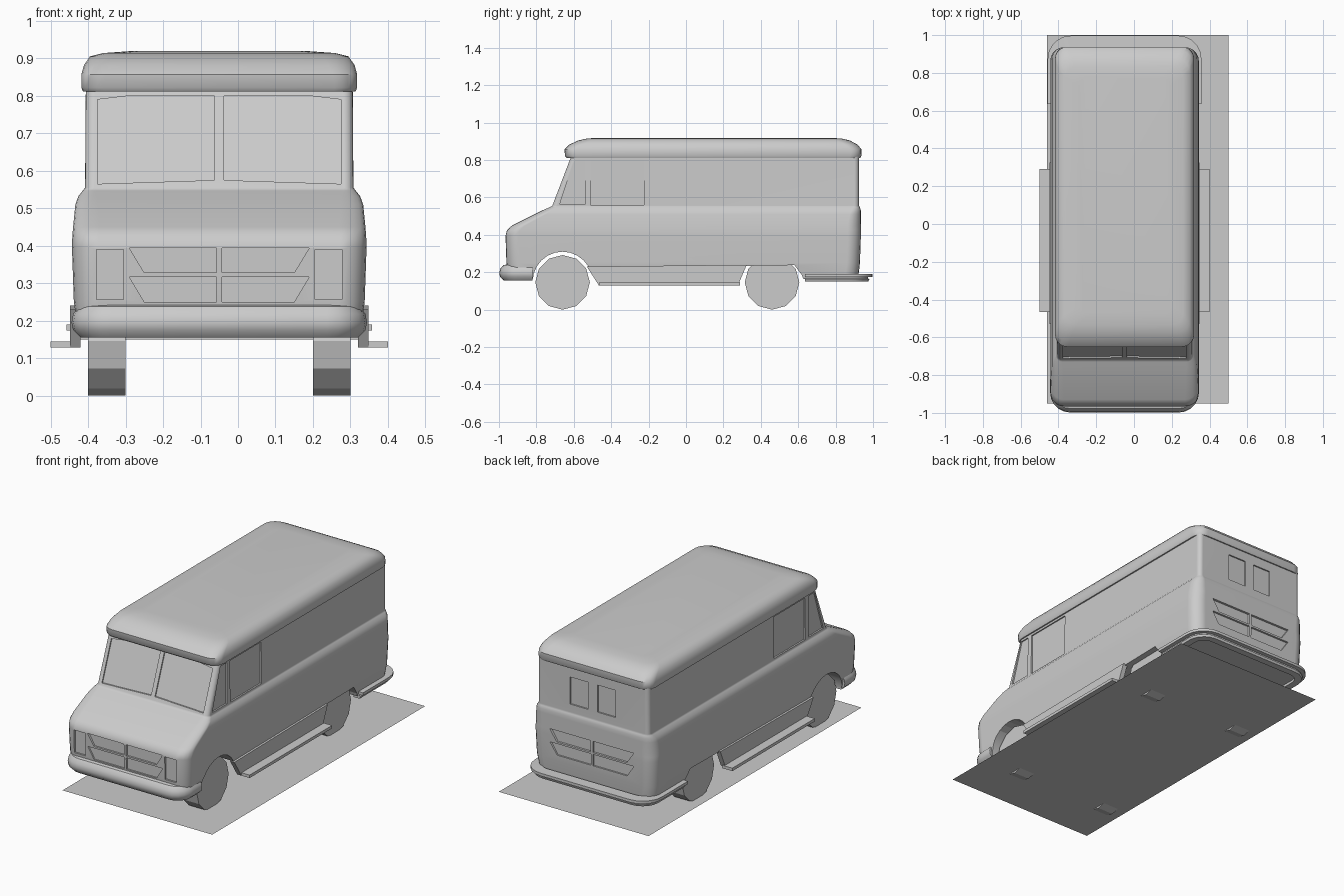
import bpy, bmesh
from math import sin, cos, pi, radians
from mathutils import Vector

if "Cube" in bpy.data.objects:
    bpy.data.objects.remove(bpy.data.objects["Cube"])

CX = -0.05  # the van sits slightly off the centre of the ground plate


def finish(name, bm, angle=None):
    bmesh.ops.translate(bm, verts=bm.verts, vec=(CX, 0, 0))
    bmesh.ops.recalc_face_normals(bm, faces=bm.faces)
    me = bpy.data.meshes.new(name)
    bm.to_mesh(me)
    bm.free()
    ob = bpy.data.objects.new(name, me)
    bpy.context.collection.objects.link(ob)
    if angle:
        smooth(ob, angle)
    return ob


def smooth(ob, angle):
    bpy.ops.object.select_all(action='DESELECT')
    ob.select_set(True)
    bpy.context.view_layer.objects.active = ob
    bpy.ops.object.shade_smooth_by_angle(angle=radians(angle))


def prism(bm, pts, f0, f1):
    """Closed prism between two mappings of a 2D outline."""
    a = [bm.verts.new(f0(*p)) for p in pts]
    b = [bm.verts.new(f1(*p)) for p in pts]
    bm.faces.new(a)
    bm.faces.new(b[::-1])
    for i in range(len(a)):
        j = (i + 1) % len(a)
        bm.faces.new((a[j], a[i], b[i], b[j]))


def side_prism(bm, pts, x0, x1):
    prism(bm, pts, lambda y, z: (x0, y, z), lambda y, z: (x1, y, z))


def end_prism(bm, pts, y0, y1):
    prism(bm, pts, lambda x, z: (x, y0, z), lambda x, z: (x, y1, z))


def loft(rows, name, angle, bumper=False):
    """Rings stacked into a capped body, or open rows closed into a bar."""
    bm = bmesh.new()
    vs = [[bm.verts.new(p) for p in row] for row in rows]
    n, m = len(vs), len(vs[0])
    for i in range(n if bumper else n - 1):
        for j in range(m - 1 if bumper else m):
            k, l = (i + 1) % n, (j + 1) % m
            bm.faces.new((vs[i][j], vs[i][l], vs[k][l], vs[k][j]))
    if bumper:
        bm.faces.new([r[0] for r in vs])
        bm.faces.new([r[-1] for r in vs])
    else:
        bm.faces.new(vs[0])
        bm.faces.new(vs[-1])
    return finish(name, bm, angle)


def ring(z, hw, y0, y1, r, n=5):
    out = []
    for cx, cy, q in ((hw - r, y1 - r, 0), (r - hw, y1 - r, 1),
                      (r - hw, y0 + r, 2), (hw - r, y0 + r, 3)):
        for i in range(n + 1):
            a = (q + i / n) * pi / 2
            out.append((cx + r * cos(a), cy + r * sin(a), z))
    return out


def u_bar(name, hw, y, y_end, r, profile, s, n=5):
    """Wrap-around bumper: s = -1 front, 1 rear."""
    rows = []
    for o, z in profile:
        half = [(hw + o, y_end)]
        for i in range(n + 1):
            a = i / n * pi / 2
            half.append((hw - r + (r + o) * cos(a), y - r + (r + o) * sin(a)))
        pts = half + [(-px, py) for px, py in half[::-1]]
        rows.append([(px, s * py, z) for px, py in pts])
    return loft(rows, name, 35, True)


# Body shell: nose, hood, windscreen slope and rear wall
body = loft([ring(*r) for r in (
    (.165, .375, -.950, .920, .07),
    (.25, .388, -.960, .930, .07),
    (.395, .393, -.965, .935, .07),
    (.425, .392, -.957, .935, .07),
    (.45, .390, -.930, .935, .07),
    (.51, .384, -.810, .935, .06),
    (.532, .376, -.765, .935, .05),
    (.547, .364, -.730, .930, .035),
    (.555, .358, -.715, .925, .025),
    (.83, .356, -.610, .925, .025))], "body", 40)

# Cutters: underside line with front wheel arch and rear wheel opening
bm = bmesh.new()
arch = [(-.66 + .16 * cos(radians(a)), .15 + .16 * sin(radians(a)))
        for a in range(180, 20, -15)]
side_prism(bm, [(-.82, .1)] + arch + [(-.50, .222), (.58, .238), (.62, .185),
                                      (.65, .1)], -.6, .6)

for s in (1, -1):
    # windscreen halves, following the slope
    slope = lambda z: -.715 + (z - .555) * .105 / .275
    glass = [(s * .0125, .575), (s * .325, .565), (s * .325, .79),
             (s * .24, .80), (s * .0125, .80)]
    prism(bm, glass, lambda x, z: (x, slope(z) - .05, z),
          lambda x, z: (x, slope(z) + .008, z))
    # quarter and door windows
    for pts in ([(-.675, .563), (-.54, .563), (-.54, .80), (-.598, .80)],
                [(-.51, .56), (-.225, .56), (-.225, .80), (-.51, .80)]):
        side_prism(bm, pts, s * .349, s * .45)
    # grille panels, front and rear
    for z0, z1 in ((.25, .317), (.328, .394)):
        for y0, y1, dz, k in ((-1.1, -.952, 0, 1), (1.1, .922, .035, 1.12)):
            end_prism(bm, [(s * .007, z0 + dz), (s * .20 * k, z0 + dz),
                           (s * .24 * k, z1 + dz), (s * .007, z1 + dz)], y0, y1)
    # headlight recesses
    end_prism(bm, [(s * .255, .257), (s * .328, .257), (s * .328, .39),
                   (s * .255, .39)], -1.1, -.95)
    # rear door windows
    end_prism(bm, [(s * .03, .60), (s * .145, .60), (s * .145, .757),
                   (s * .03, .757)], 1.1, .917)

cutter = finish("cutter", bm)
cutter.hide_render = True
mod = body.modifiers.new("recesses", 'BOOLEAN')
mod.operation = 'DIFFERENCE'
mod.solver = 'EXACT'
mod.object = cutter
bpy.context.view_layer.objects.active = body
bpy.ops.object.modifier_apply(modifier=mod.name)
bpy.data.objects.remove(cutter)
smooth(body, 40)
wn = body.modifiers.new("normals", 'WEIGHTED_NORMAL')
wn.keep_sharp = True

# Roof cap with overhanging lip
loft([ring(*r) for r in (
    (.812, .364, -.640, .932, .06),
    (.822, .368, -.647, .937, .06),
    (.857, .368, -.650, .938, .065),
    (.882, .361, -.625, .918, .07),
    (.905, .345, -.575, .875, .07),
    (.914, .310, -.535, .835, .06),
    (.919, .240, -.480, .780, .05))], "roof", 40)

# Front bumper
u_bar("front_bumper", .358, .962, .82, .07,
      [(-.02, .155), (.012, .155), (.032, .175), (.036, .195), (.032, .218),
       (.015, .238), (-.02, .245)], -1)

# Rear bumper with stepped lip
u_bar("rear_bumper", .365, .955, .635, .08,
      [(-.02, .15), (.02, .15), (.025, .163), (.018, .168), (.018, .174),
       (.042, .174), (.042, .19), (-.02, .192)], 1)

for s, side in ((1, "right"), (-1, "left")):
    # Side skirt and running board
    bm = bmesh.new()
    side_prism(bm, [(-.53, .23), (.325, .24), (.28, .135), (-.465, .128)],
               s * .37, s * .398)
    finish(side + "_skirt", bm)
    bm = bmesh.new()
    side_prism(bm, [(-.465, .128), (.29, .128), (.29, .145), (-.465, .145)],
               s * .385, s * .45)
    finish(side + "_running_board", bm)
    # Twelve-sided wheels
    for y, end in ((-.66, "front"), (.46, "rear")):
        bm = bmesh.new()
        side_prism(bm, [(y + .146 * sin(i * pi / 6), .146 - .146 * cos(i * pi / 6))
                        for i in range(12)], s * .25, s * .35)
        finish(f"{end}_{side}_wheel", bm)

# Ground plate that the wheels poke through slightly
bm = bmesh.new()
bm.faces.new([bm.verts.new((x - CX, y, .012)) for x, y in
              ((-.46, -.95), (.5, -.95), (.5, 1), (-.46, 1))])
finish("ground_plate", bm)
